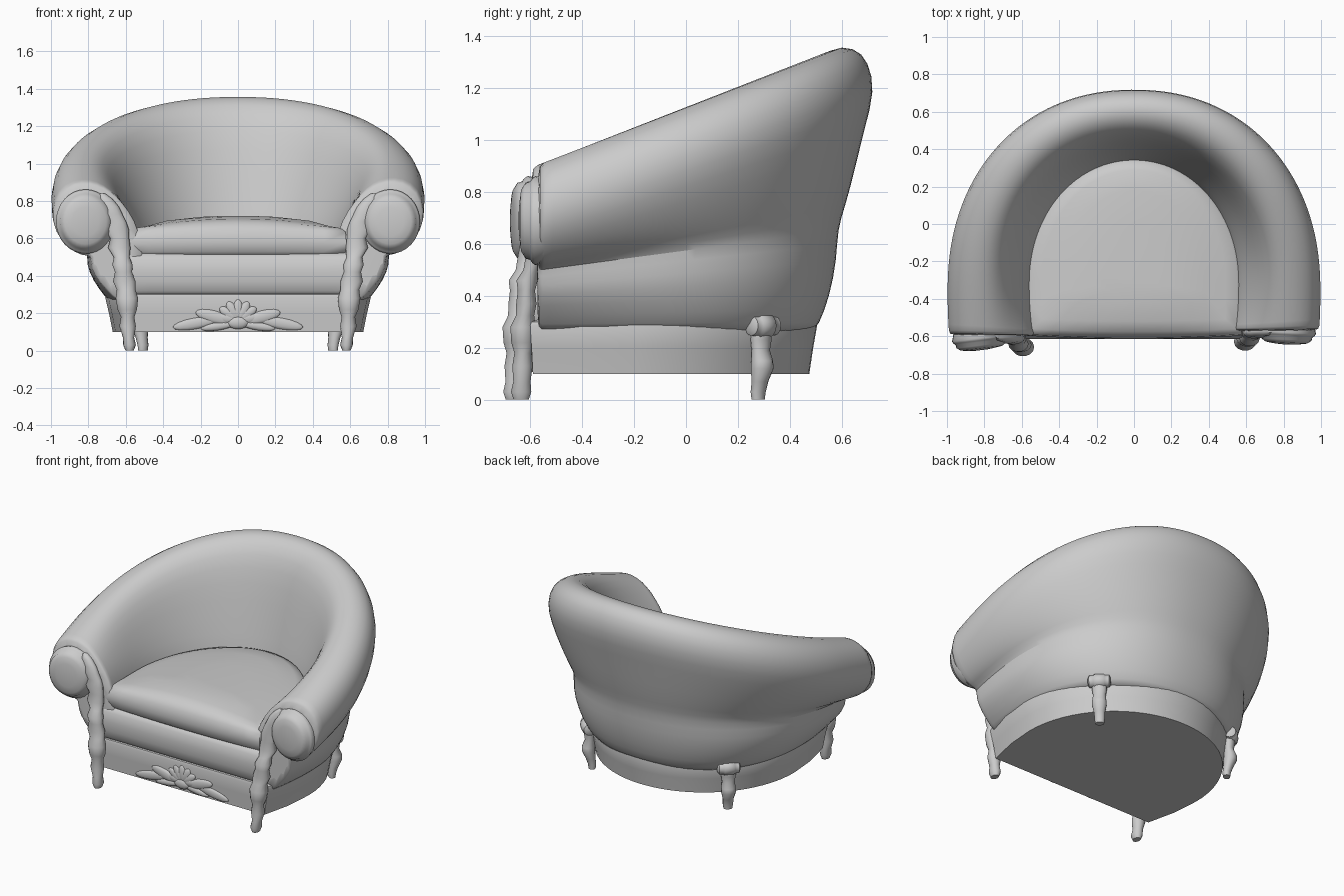
import bpy, bmesh
from math import sin, cos, pi, asin, radians, copysign
from mathutils import Matrix


def finish(name, bm, angle=50, subdiv=0):
    bmesh.ops.recalc_face_normals(bm, faces=bm.faces)
    me = bpy.data.meshes.new(name)
    bm.to_mesh(me)
    bm.free()
    ob = bpy.data.objects.new(name, me)
    bpy.context.collection.objects.link(ob)
    if subdiv:
        mod = ob.modifiers.new("smooth", 'SUBSURF')
        mod.levels = mod.render_levels = subdiv
    bpy.ops.object.select_all(action='DESELECT')
    ob.select_set(True)
    bpy.context.view_layer.objects.active = ob
    bpy.ops.object.shade_smooth_by_angle(angle=radians(angle))
    return ob


def loft(name, rings, angle=50, subdiv=0):
    """Skin a list of closed rings and cap both ends."""
    bm = bmesh.new()
    vs = [[bm.verts.new(p) for p in r] for r in rings]
    n = len(vs[0])
    for a, b in zip(vs, vs[1:]):
        for i in range(n):
            j = (i + 1) % n
            bm.faces.new((a[i], a[j], b[j], b[i]))
    bm.faces.new(vs[0])
    bm.faces.new(vs[-1])
    return finish(name, bm, angle, subdiv)


def d_ring(a, front, back, yc, z, side_z=0.0, bow=0.0, taper=1.0):
    """D outline: bowed front (narrowed by taper), half-ellipse back; side_z lowers flanks."""
    pts = []
    w = a * taper
    for i in range(11):
        x = -w + 2 * w * i / 10
        pts.append((x, front - bow * (1 - (x / w) ** 2), z - side_z * (x / w) ** 2))
    mid = (a + w) / 2 + (a - w) * .25
    pts.append((mid, (front + yc) / 2, z - side_z))
    for i in range(33):
        t = pi * i / 32
        pts.append((a * cos(t), yc + (back - yc) * sin(t), z - side_z * cos(t) ** 2))
    pts.append((-mid, (front + yc) / 2, z - side_z))
    return pts


def turned(name, rows, n=14, loc=(0, 0, 0), rot=0.0):
    """Bulging post from rows of (x, y, rx, ry, z)."""
    ob = loft(name, [[(x + rx * cos(2 * pi * i / n), y + ry * sin(2 * pi * i / n), z)
                      for i in range(n)] for x, y, rx, ry, z in rows], 60)
    ob.matrix_world = Matrix.Translation(loc) @ Matrix.Rotation(rot, 4, 'Z')
    return ob


def spow(v, p):
    return copysign(abs(v) ** p, v)


# Back and arms: one section swept round a U (half width, front z, back y, back z, centre y)
section = [
    (0.52, 0.40, 0.30, 0.40, -.30), (0.55, 0.64, 0.34, 0.66, -.30),
    (0.61, 0.75, 0.38, 0.86, -.30), (0.67, 0.83, 0.425, 1.09, -.32),
    (0.73, 0.88, 0.475, 1.27, -.34), (0.80, 0.905, 0.555, 1.36, -.35),
    (0.89, 0.90, 0.65, 1.36, -.35), (0.97, 0.85, 0.705, 1.305, -.35),
    (1.007, 0.74, 0.73, 1.19, -.35), (0.987, 0.63, 0.69, 1.05, -.35),
    (0.92, 0.545, 0.65, 0.88, -.33), (0.85, 0.505, 0.613, 0.74, -.30),
    (0.80, 0.51, 0.585, 0.66, -.27), (0.815, 0.44, 0.582, 0.54, -.25),
    (0.775, 0.36, 0.555, 0.40, -.22), (0.715, 0.29, 0.515, 0.29, -.20),
    (0.66, 0.23, 0.47, 0.23, -.20)]
FRONT_R, FRONT_L = -0.575, -0.60
steps = [0, 0.006] + [i / 40 for i in range(1, 40)] + [0.994, 1]
rings = []
for u in steps:
    ring = []
    for k, (a, zf, yb, zb, yc) in enumerate(section):
        b = yb - yc
        p = 1 - 0.07 * min(1, k / 6)          # outer lines are slightly squarer
        t0 = asin(spow((FRONT_R - yc) / b, 1 / p))
        t1 = pi - asin(spow((FRONT_L - yc) / b, 1 / p))
        t = t0 + (t1 - t0) * u
        y = yc + b * spow(sin(t), p)
        c = spow(cos(t), p)
        if sin(t) < 0:
            c = (c + copysign(1, c)) / 2
        ring.append((a * c, y, zf + (zb - zf) * (y + 0.58) / (yb + 0.58)))
    rings.append(ring)
loft("back_and_arms", rings, 60, 1)

# Base rail, flared towards the top, tucked in at the front corners
loft("base_rail", [d_ring(a, f, b, -.2, z, taper=.91) for a, f, b, z in [
    (.67, -.59, .475, .10), (.69, -.595, .49, .20), (.71, -.60, .505, .285),
    (.705, -.595, .50, .30), (.66, -.57, .47, .31)]], 40)

# Front border roll under the cushion
loft("seat_platform", [d_ring(a, f, .33, -.3, z) for a, f, z in [
    (.57, -.575, .29), (.585, -.60, .32), (.59, -.612, .37), (.59, -.615, .43),
    (.585, -.605, .49), (.575, -.58, .525)]], 60)

# Crowned seat cushion
loft("seat_cushion", [d_ring(a, f, b, -.3, z, s, bow) for a, f, b, z, s, bow in [
    (.55, -.565, .33, .50, 0, .01), (.575, -.59, .345, .53, 0, .015),
    (.58, -.597, .355, .58, .0, .018), (.575, -.59, .35, .645, .01, .018),
    (.55, -.56, .335, .685, .03, .015), (.49, -.51, .29, .705, .04, .01),
    (.38, -.42, .18, .715, .02, 0), (.2, -.36, 0, .72, .005, 0)]], 70)

# Left and right parts
for side, s, dy in (("right", 1, 0.0), ("left", -1, -0.03)):
    # Upholstered scroll front: soft dome, slanting forward to the outside
    slant = .05 if s > 0 else .12
    scroll = []
    for y, k in [(-.54, .95), (-.580, 1.0), (-.592, .95), (-.600, .88),
                 (-.618, .85), (-.634, .70), (-.640, .45), (-.644, .2)]:
        ring = []
        for i in range(32):
            dx = .158 * k * cos(2 * pi * i / 32)
            ring.append((s * (.815 + dx), y + dy - slant * dx,
                         .69 + .172 * k * sin(2 * pi * i / 32)))
        scroll.append(ring)
    loft("arm_scroll_" + side, scroll, 60)

    # Carved front post that bends outward into the arm
    post = [(.580, -.635, .022, .030, 0), (.580, -.635, .034, .040, .03),
            (.585, -.632, .030, .034, .07), (.590, -.630, .044, .040, .13),
            (.590, -.628, .036, .034, .18), (.592, -.628, .052, .046, .22),
            (.594, -.628, .060, .050, .28), (.598, -.620, .050, .036, .325),
            (.608, -.615, .060, .040, .37), (.612, -.615, .046, .034, .42),
            (.618, -.612, .054, .042, .46), (.622, -.595, .042, .032, .50),
            (.635, -.585, .060, .034, .55), (.632, -.580, .050, .030, .60),
            (.650, -.580, .066, .034, .65), (.650, -.578, .052, .028, .69),
            (.680, -.578, .062, .032, .73), (.685, -.576, .048, .026, .77),
            (.710, -.572, .040, .024, .81), (.725, -.565, .015, .015, .84)]
    turned("front_post_" + side, [(s * x, y + dy, rx, ry, z) for x, y, rx, ry, z in post])

    # Back leg with a rolled knuckle on the rail
    ang = radians(45) if s > 0 else radians(135)
    base = (s * .515, .285, 0)
    turned("back_leg_" + side, [
        (-.010, 0, .022, .028, 0), (-.010, 0, .026, .032, .03), (0, 0, .030, .034, .07),
        (.012, 0, .042, .046, .12), (.012, 0, .040, .044, .15), (.004, 0, .030, .040, .19),
        (.006, 0, .034, .046, .23), (.004, 0, .036, .046, .30), (0, 0, .02, .03, .335)],
        loc=base, rot=ang)
    knuckle = [[(.014 + r * cos(2 * pi * i / 16), w, .285 + r * sin(2 * pi * i / 16))
                for i in range(16)] for w, r in [
        (-.07, .022), (-.062, .038), (-.035, .040), (-.03, .046),
        (.03, .046), (.035, .040), (.062, .038), (.07, .022)]]
    ob = loft("back_knuckle_" + side, knuckle, 50)
    ob.matrix_world = Matrix.Translation(base) @ Matrix.Rotation(ang, 4, 'Z')

# Low carved fan and leaf sprays in the middle of the front rail
bm = bmesh.new()


def petal(x, z, length, width, tilt, depth=.014):
    m = (Matrix.Translation((x, -.596, z)) @ Matrix.Rotation(tilt, 4, 'Y')
         @ Matrix.Diagonal((width, depth, length, 1)))
    bmesh.ops.create_uvsphere(bm, u_segments=12, v_segments=8, radius=1, matrix=m)


for i in range(-3, 4):
    t = i * radians(27)
    petal(.06 * sin(t), .165 + .05 * cos(t), .06, .028, t)
petal(0, .15, .035, .06, 0, .02)
for s in (1, -1):
    petal(s * .13, .18, .10, .034, s * radians(75))
    petal(s * .23, .145, .12, .03, s * radians(100), .012)
    petal(s * .11, .13, .09, .022, s * radians(98), .014)
finish("rail_carving", bm, 60)
